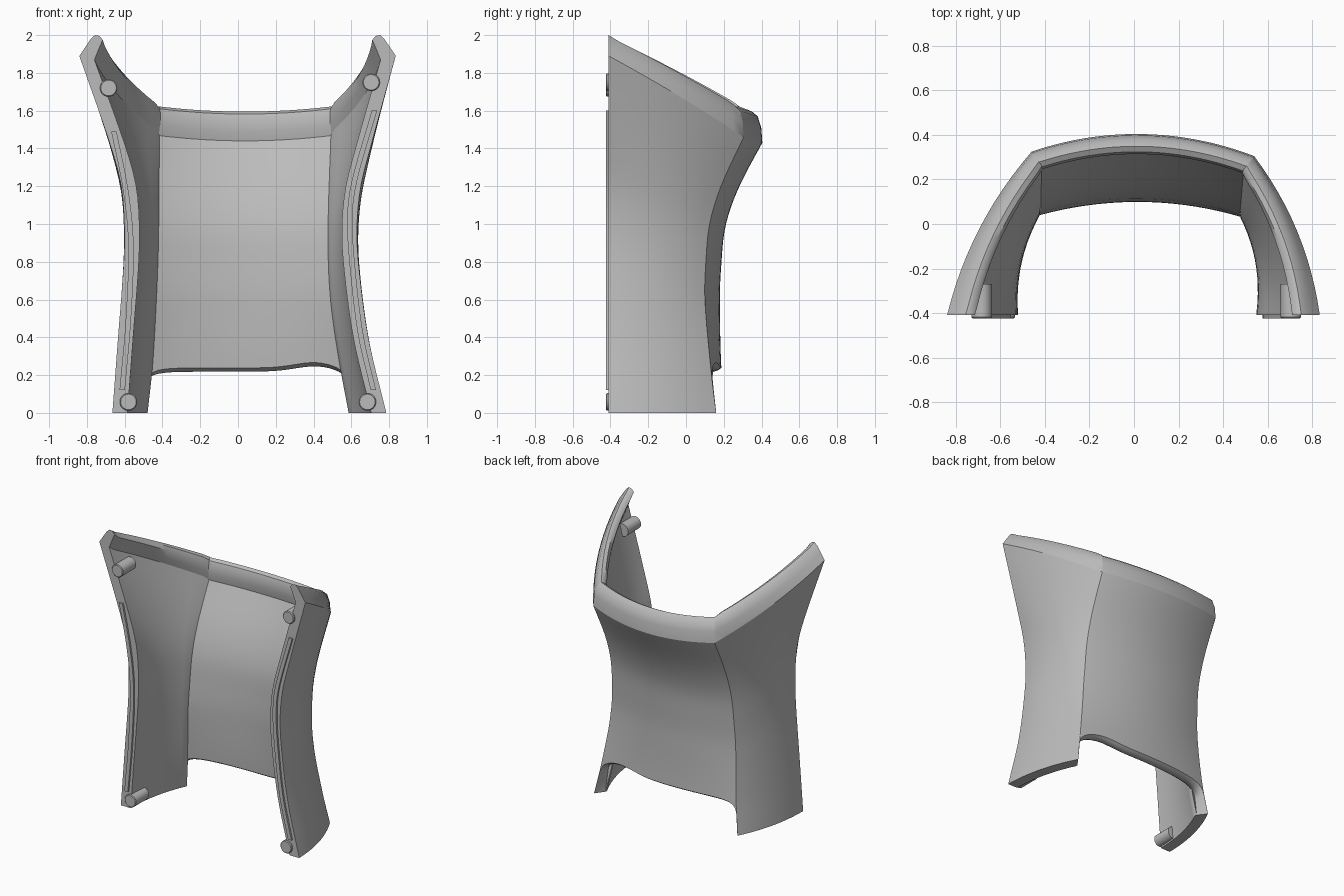
import bpy, bmesh, math
from mathutils import Vector

if "Cube" in bpy.data.objects:
    bpy.data.objects.remove(bpy.data.objects["Cube"])

grey = bpy.data.materials.new("plain_grey")
grey.use_nodes = True
GREY = (0.5, 0.5, 0.5, 1)
grey.diffuse_color = GREY
grey.node_tree.nodes["Principled BSDF"].inputs["Base Color"].default_value = GREY

FRONT = -0.41
SIDE_COLS, BACK_COLS, ROWS = 12, 36, 28
THICK = 0.08


def curve(points, z):
    """Smooth curve through (z, value) points."""
    i = max(k for k in range(len(points) - 1) if k == 0 or points[k][0] <= z)
    slope = lambda a, b: (b[1] - a[1]) / (b[0] - a[0])
    p, q = points[i], points[i + 1]
    m0 = slope(points[max(i - 1, 0)], q)
    m1 = slope(p, points[min(i + 2, len(points) - 1)])
    h = q[0] - p[0]
    t = (z - p[0]) / h
    return ((2*t**3 - 3*t**2 + 1) * p[1] + (t**3 - 2*t**2 + t) * h * m0
            + (3*t**2 - 2*t**3) * q[1] + (t**3 - t**2) * h * m1)


def mix(a, b, t):
    return a + (b - a) * t


# Outline curves by height: front edges, back corners, bulge of the back
FRONT_X = {-1: [(0, -.665), (.4, -.635), (.8, -.605), (1, -.602), (1.2, -.618), (1.4, -.67), (1.89, -.84)],
           1: [(0, .785), (.4, .69), (.8, .637), (1, .63), (1.2, .65), (1.4, .70), (1.89, .835)]}
CORNER_X = {-1: [(0, -.53), (.25, -.5), (.6, -.48), (1, -.465), (1.46, -.46)],
            1: [(0, .635), (.25, .59), (.6, .54), (1, .525), (1.46, .54)]}
CORNER_Y = [(0, .16), (.2, .135), (.6, .1), (.8, .105), (1, .125), (1.2, .185), (1.46, .305)]
BULGE = [(0, .05), (.25, .055), (.6, .075), (1, .08), (1.46, .105)]


def corner(sign, z):
    y = curve(CORNER_Y, z) + (0.02 * z / 1.46 if sign < 0 else 0)
    return Vector((curve(CORNER_X[sign], z), y, z))


def side_point(sign, s, v):
    """s runs from the front edge (0) to the back corner (1)."""
    f = Vector((curve(FRONT_X[sign], 1.89 * v), FRONT, 1.89 * v))
    c = corner(sign, 1.46 * v)
    out = Vector((c.y - f.y, sign * abs(f.x - c.x), 0)).normalized()
    out.x *= sign
    out.y = abs(out.y)
    return f.lerp(c, s) + out * (0.035 + 0.015 * v) * 4 * s * (1 - s)


def back_point(s, z):
    """s runs from the right corner (-1) to the left corner (1)."""
    p = corner(-1, z).lerp(corner(1, z), (s + 1) / 2)
    p.y += curve(BULGE, z) * (1 - s * s)
    return p


def arch(s):
    height = 0.238 + 0.03 * math.exp(-((s - 0.7) / 0.3) ** 2)
    return height * max(0, 1 - abs(s) ** 8) ** (1 / 8)


def inward(tangent):
    return Vector((tangent.y, -tangent.x, 0)).normalized()


def side_in(sign, s, v):
    if s == 0:
        return Vector((-sign, 0, 0))
    t = side_point(sign, s, v) - side_point(sign, s - 0.02, v)
    return inward(t * -sign)


def back_in(s, z):
    return inward(back_point(s + 0.01, z) - back_point(s - 0.01, z))


def column(kind, s):
    """Return (outer points, inward directions, rim weight, bottom roundness)."""
    pts, dirs = [], []
    for r in range(ROWS + 1):
        v = r / ROWS
        if kind:
            p, d = side_point(kind, s, v), side_in(kind, s, v)
            if s == 1:
                d = (d + back_in(kind, p.z)).normalized()
        else:
            low, top = arch(s), 1.46 - 0.03 * (1 - s * s)
            z = mix(low, top, v)
            p, d = back_point(s, z), back_in(s, z)
        pts.append(p)
        dirs.append(d)
    return pts, dirs, (s if kind else 1), (0 if kind else min(1, arch(s) / 0.2))


# Rim section as (inward, up) steps, at the front tips and along the back
RIM_TIP = [(.03, .045), (.062, .092), (.083, .11), (.105, .106), (.124, .085), (.1, .03)]
RIM_BACK = [(.006, .08), (.025, .14), (.055, .165), (.08, .152), (.09, .12), (.09, .06)]


def section(col):
    """Closed loop: up the outside, over the rim, down the inside, under the foot."""
    pts, dirs, w, roundness = col
    loop = list(pts)
    up = Vector((0, 0, 1))
    for a, b in zip(RIM_TIP, RIM_BACK):
        loop.append(pts[-1] + dirs[-1] * mix(a[0], b[0], w) + up * mix(a[1], b[1], w))
    for r in range(ROWS, -1, -1):
        v = r / ROWS
        lift = mix(-0.02, 0.01, w) * v ** 4
        loop.append(pts[r] + dirs[r] * THICK + up * lift)
    for t in (0.8, 0.5, 0.2):
        drop = 0.02 * roundness * math.sin(math.pi * t)
        loop.append(pts[0] + dirs[0] * THICK * t - up * drop)
    return loop


def finish(bm, name, sharp=math.radians(40)):
    bmesh.ops.recalc_face_normals(bm, faces=bm.faces)
    for f in bm.faces:
        f.smooth = True
    for e in bm.edges:
        if len(e.link_faces) == 2 and e.calc_face_angle() > sharp:
            e.smooth = False
    mesh = bpy.data.meshes.new(name)
    bm.to_mesh(mesh)
    bm.free()
    mesh.materials.append(grey)
    obj = bpy.data.objects.new(name, mesh)
    bpy.context.collection.objects.link(obj)
    return obj


# Curved shell
cols = [column(-1, i / SIDE_COLS) for i in range(SIDE_COLS + 1)]
cols += [column(0, math.sin(math.pi * (i / BACK_COLS - 0.5))) for i in range(1, BACK_COLS)]
cols += [column(1, 1 - i / SIDE_COLS) for i in range(SIDE_COLS + 1)]
bm = bmesh.new()
grid = [[bm.verts.new(p) for p in section(c)] for c in cols]
n = len(grid[0])
for a, b in zip(grid, grid[1:]):
    for j in range(n):
        k = (j + 1) % n
        bm.faces.new((a[j], b[j], b[k], a[k]))
bm.faces.new(grid[0])
bm.faces.new(grid[-1])
inner_top = ROWS + len(RIM_TIP) + 1


def crease(a, b):
    e = bm.edges.get((a, b))
    if e:
        e.smooth = False


for a, b in zip(grid, grid[1:]):
    crease(a[ROWS], b[ROWS])
    crease(a[inner_top], b[inner_top])
for g in (grid[SIDE_COLS], grid[-SIDE_COLS - 1]):
    for j in list(range(ROWS)) + list(range(inner_top, inner_top + ROWS)):
        crease(g[j], g[j + 1])
finish(bm, "curved_shell")


# Mounting pegs
def peg(name, x, z):
    bm = bmesh.new()
    rings = []
    for r, y in ((.041, -.424), (.046, -.419), (.046, -.27)):
        rings.append([bm.verts.new((x + r * math.cos(a), y, z + r * math.sin(a)))
                      for a in (math.tau * i / 32 for i in range(32))])
    for a, b in zip(rings, rings[1:]):
        for i in range(32):
            bm.faces.new((a[i - 1], a[i], b[i], b[i - 1]))
    bm.faces.new(rings[0])
    bm.faces.new(rings[-1])
    finish(bm, name)


peg("right_upper_peg", -.685, 1.72)
peg("left_upper_peg", .705, 1.75)
peg("right_lower_peg", -.58, .058)
peg("left_lower_peg", .685, .058)


# Locating ridges on the front edges
def ridge(name, path):
    bm = bmesh.new()
    rows = []
    steps = 24
    for i in range(steps + 1):
        z = mix(path[0][0], path[-1][0], i / steps)
        x = curve(path, z)
        rows.append([bm.verts.new((x + dx, y, z)) for dx, y in
                     ((-.014, -.4), (-.014, -.424), (.014, -.424), (.014, -.4))])
    for a, b in zip(rows, rows[1:]):
        for j in range(4):
            bm.faces.new((a[j - 1], a[j], b[j], b[j - 1]))
    bm.faces.new(rows[0])
    bm.faces.new(rows[-1])
    finish(bm, name)


ridge("right_ridge", [(.12, -.613), (.5, -.58), (.9, -.567), (1.18, -.595), (1.49, -.657)])
ridge("left_ridge", [(.12, .717), (.4, .652), (.7, .613), (1, .592), (1.2, .61), (1.6, .722)])
